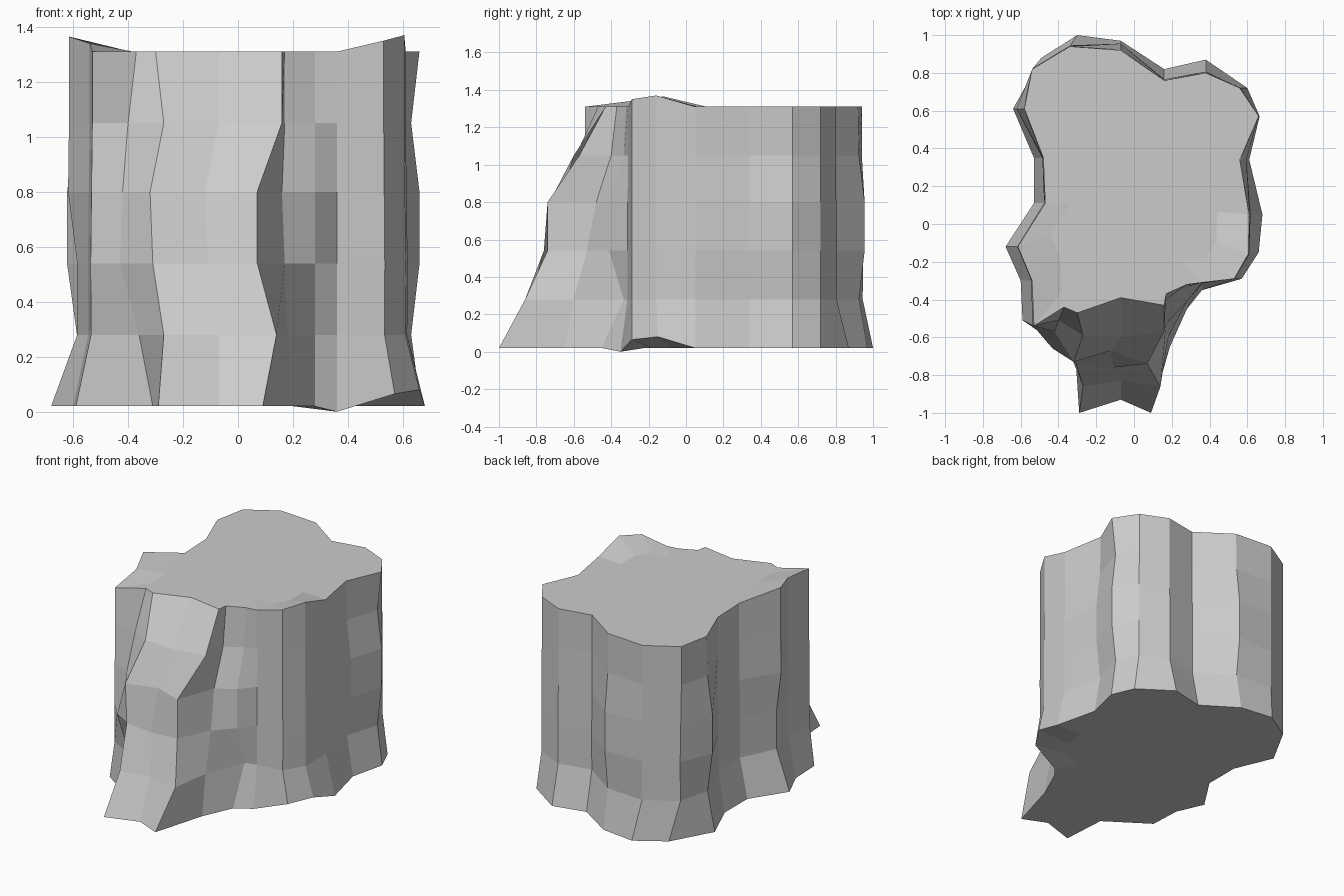
import bpy
import bmesh

if "Cube" in bpy.data.objects:
    bpy.data.objects.remove(bpy.data.objects["Cube"])

LEVELS = [0.02, 0.28, 0.54, 0.80, 1.05, 1.31]
# How far each level flares to the base outline: plain and bulging columns
PLAIN = [1.0, 0.08, 0.1, 0.05, 0.0, 0.0]
BULGE = [1.0, 0.1, 0.7, 0.7, 0.1, 0.0]

# Front buttress: each column lists (x, y) from the base up to the top
buttress = [
    [(-.31, -.70), (-.36, -.63), (-.43, -.66), (-.42, -.57), (-.40, -.51), (-.37, -.44)],
    [(-.29, -1.0), (-.27, -.86), (-.31, -.73), (-.32, -.73), (-.27, -.59), (-.30, -.47)],
    [(-.07, -.93), (-.07, -.83), (-.11, -.76), (-.12, -.67), (-.07, -.60), (-.07, -.39)],
    [(.09, -1.0), (.14, -.86), (.07, -.74), (.07, -.74), (.16, -.57), (.16, -.43)],
    [(.19, -.65), (.18, -.60), (.17, -.53), (.16, -.48), (.17, -.40), (.17, -.37)],
]

# Remaining wall: base (x, y) and top (x, y) of each column, right side round to left
wall = [
    ((.28, -.45), (.28, -.32)), ((.36, -.35), (.36, -.31)),
    ((.57, -.29), (.53, -.29)), ((.66, -.15), (.605, -.16)),
    ((.68, .05), (.61, .05)), ((.61, .34), (.56, .34)),
    ((.665, .57), (.66, .57)), ((.60, .72), (.56, .72)),
    ((.38, .87), (.38, .80)), ((.16, .82), (.16, .76)),
    ((-.07, .97), (-.07, .92)), ((-.30, 1.0), (-.34, .94)),
    ((-.49, .88), (-.54, .82)), ((-.64, .61), (-.58, .61)),
    ((-.53, .35), (-.48, .35)), ((-.53, .11), (-.47, .11)),
    ((-.68, -.12), (-.615, -.12)), ((-.60, -.30), (-.54, -.30)),
    ((-.59, -.51), (-.53, -.54)),
]
bulging = {0, 5, 10, 13}


def blended(base, top, factors):
    return [tuple(t + (b - t) * f for b, t in zip(base, top)) for f in factors]


columns = buttress + [blended(b, t, BULGE if i in bulging else PLAIN)
                      for i, (b, t) in enumerate(wall)]
n, first = len(columns), len(buttress)
# Pinch on the right rear corner and above the left foot
for lv in (1, 4):
    columns[first + 6][lv] = (.63, .57)
for lv in (1, 2):
    columns[first + 16][lv] = (-.585, -.12)

bm = bmesh.new()
rings = [[bm.verts.new((*col[i], z)) for col in columns] for i, z in enumerate(LEVELS)]

# Lifted corners on the upper rim and uneven underside
for k, z in {2: 1.35, 3: 1.37, 16: 1.365, 17: 1.34}.items():
    rings[-1][first + k].co.z = z
for k, z in {1: 0.0, 2: .065, 3: .08}.items():
    rings[0][first + k].co.z = z


def inner_ring(ring, z, s=0.72):
    return [bm.verts.new((v.co.x * s, .1 + (v.co.y - .1) * s, z)) for v in ring]


# Walls and flat caps inside the uneven rims
rings = [inner_ring(rings[0], .02)] + rings + [inner_ring(rings[-1], 1.31)]
for a, b in zip(rings, rings[1:]):
    for j in range(n):
        k = (j + 1) % n
        bm.faces.new((a[j], a[k], b[k], b[j]))
caps = [bm.faces.new(rings[0][::-1]), bm.faces.new(rings[-1])]
bmesh.ops.triangulate(bm, faces=caps)
bmesh.ops.recalc_face_normals(bm, faces=bm.faces[:])

mesh = bpy.data.meshes.new("rock_block")
bm.to_mesh(mesh)
bm.free()
rock = bpy.data.objects.new("rock_block", mesh)
bpy.context.collection.objects.link(rock)
